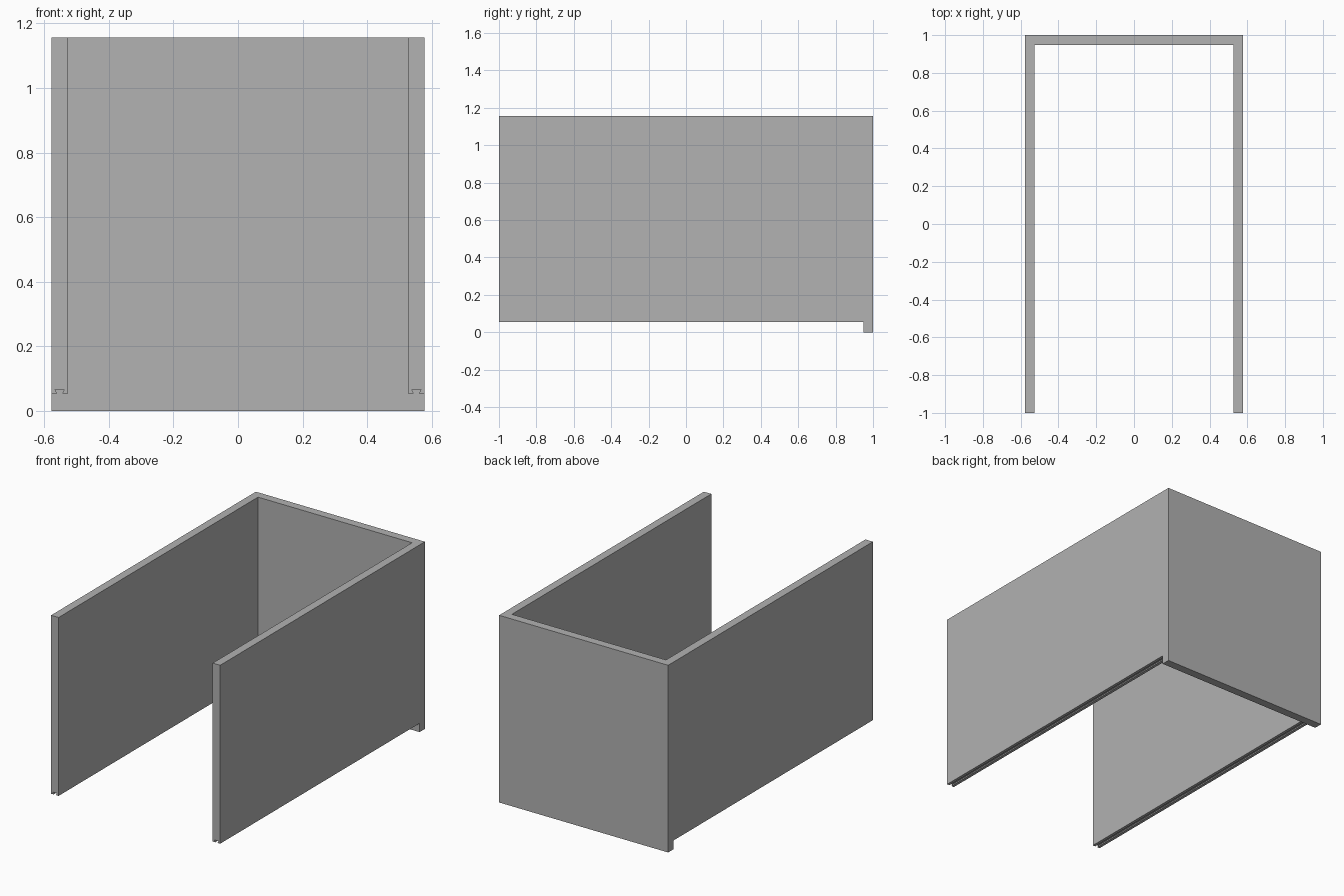
import bpy
import bmesh

if "Cube" in bpy.data.objects:
    bpy.data.objects.remove(bpy.data.objects["Cube"], do_unlink=True)

HALF_W, INNER_W = 0.578, 0.527      # outer and inner faces of the side walls
BACK_Y, PANEL_Y = 1.0, 0.948        # back panel thickness range
TOP, FOOT = 1.157, 0.054            # wall top, and wall underside
MID = (HALF_W + INNER_W) / 2        # groove centre line


def grey_material():
    mat = bpy.data.materials.new("plain grey")
    colour = (0.445, 0.445, 0.445, 1)
    mat.diffuse_color = colour
    mat.use_nodes = True
    mat.node_tree.nodes["Principled BSDF"].inputs["Base Color"].default_value = colour
    return mat


def prism(name, points, offset):
    """Extrude a closed profile of 3D points along offset."""
    bm = bmesh.new()
    face = bm.faces.new([bm.verts.new(p) for p in points])
    grown = bmesh.ops.extrude_face_region(bm, geom=[face], use_keep_orig=True)
    moved = [v for v in grown["geom"] if isinstance(v, bmesh.types.BMVert)]
    bmesh.ops.translate(bm, verts=moved, vec=offset)
    bmesh.ops.recalc_face_normals(bm, faces=bm.faces)
    mesh = bpy.data.meshes.new(name)
    bm.to_mesh(mesh)
    bm.free()
    obj = bpy.data.objects.new(name, mesh)
    bpy.context.collection.objects.link(obj)
    return obj


# Three-sided shell: two side walls joined by the back panel
half = [(HALF_W, -1), (HALF_W, BACK_Y)]
inner = [(INNER_W, PANEL_Y), (INNER_W, -1)]
outline = half + [(-x, y) for x, y in reversed(half)]
outline += [(-x, y) for x, y in reversed(inner)] + inner
shell = prism("three_sided_wall", [(x, y, 0) for x, y in outline], (0, 0, TOP))
shell.data.materials.append(grey_material())

# Underside step with a dovetail groove, cut along each side wall
groove = [(-0.008, FOOT), (-0.0145, 0.067), (0.0145, 0.067), (0.008, FOOT)]
for side, name in ((1, "left_groove_cutter"), (-1, "right_groove_cutter")):
    profile = [(-0.06, -0.1), (-0.06, FOOT)] + groove + [(0.06, FOOT), (0.06, -0.1)]
    points = [(side * (MID + x), -1.1, z) for x, z in profile]
    cutter = prism(name, points, (0, PANEL_Y + 1.1, 0))
    cutter.hide_render = True
    cut = shell.modifiers.new(name, "BOOLEAN")
    cut.operation = "DIFFERENCE"
    cut.solver = "EXACT"
    cut.object = cutter
    bpy.context.view_layer.objects.active = shell
    bpy.ops.object.modifier_apply(modifier=cut.name)
    bpy.data.objects.remove(cutter, do_unlink=True)
